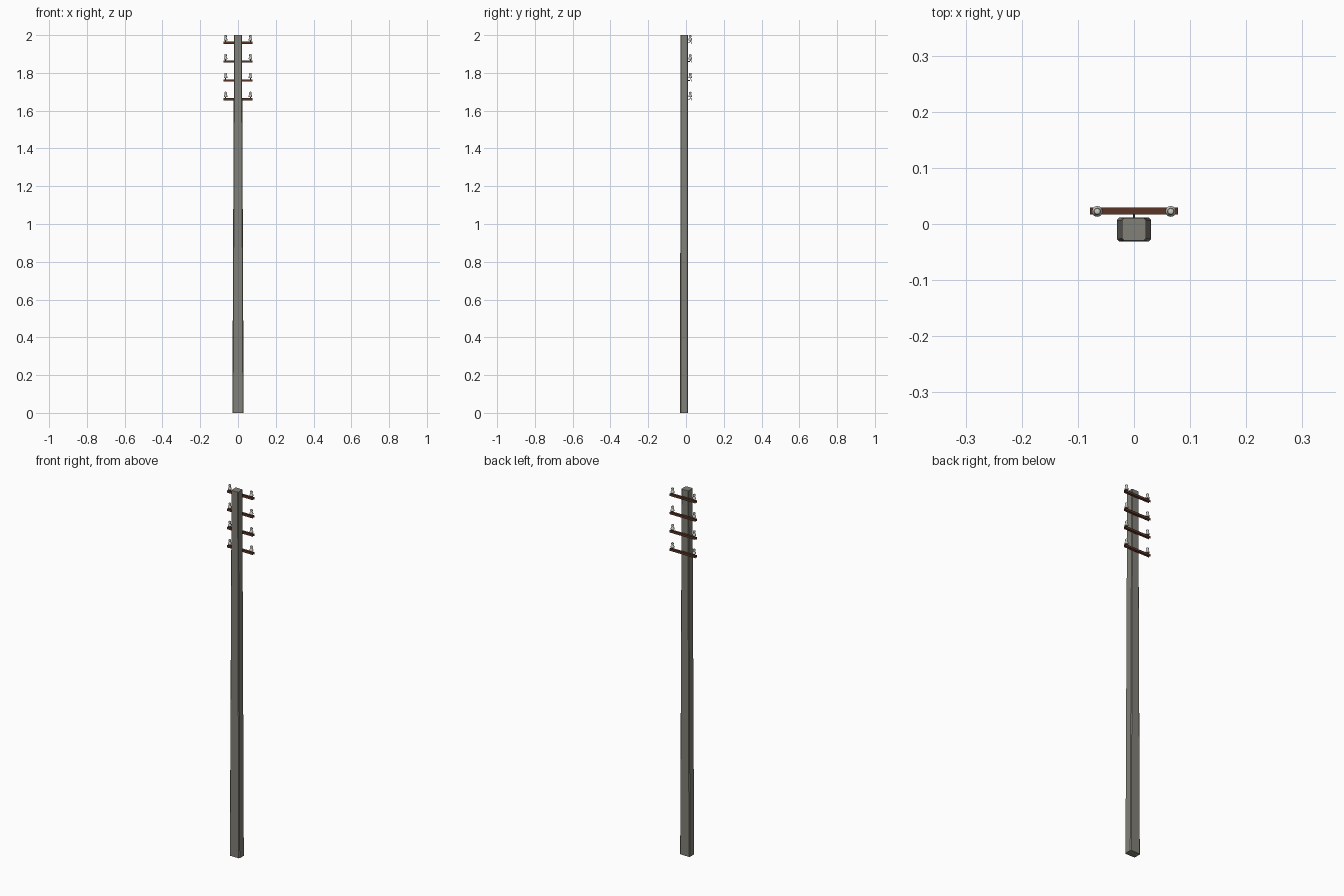
import bpy, bmesh, math
from mathutils import Matrix, Vector

if "Cube" in bpy.data.objects:
    bpy.data.objects.remove(bpy.data.objects["Cube"])


def material(name, rgb):
    m = bpy.data.materials.new(name)
    m.diffuse_color = (*rgb, 1)
    m.use_nodes = True
    m.node_tree.nodes["Principled BSDF"].inputs["Base Color"].default_value = m.diffuse_color
    return m


CONCRETE = material("concrete grey", (0.22, 0.215, 0.185))
BROWN = material("rust brown", (0.105, 0.036, 0.02))
CERAMIC = material("ceramic white", (0.6, 0.6, 0.56))
STEEL = material("dark steel", (0.06, 0.06, 0.06))


def finish(bm, name, mat, smooth=False):
    bmesh.ops.recalc_face_normals(bm, faces=bm.faces)
    me = bpy.data.meshes.new(name)
    bm.to_mesh(me)
    bm.free()
    ob = bpy.data.objects.new(name, me)
    bpy.context.collection.objects.link(ob)
    me.materials.append(mat)
    if smooth:
        bpy.context.view_layer.objects.active = ob
        ob.select_set(True)
        bpy.ops.object.shade_smooth_by_angle(angle=math.radians(40))
        ob.select_set(False)
    return ob


def loft(bm, rings):
    """Skin closed rings of points and cap both ends."""
    rows = [[bm.verts.new(p) for p in r] for r in rings]
    n = len(rows[0])
    for a, b in zip(rows, rows[1:]):
        for i in range(n):
            j = (i + 1) % n
            bm.faces.new((a[i], a[j], b[j], b[i]))
    bm.faces.new(rows[0][::-1])
    bm.faces.new(rows[-1])


def chamfered_rect(x, y0, y1, c, z):
    return [(-x + c, y0, z), (x - c, y0, z), (x, y0 + c, z), (x, y1 - c, z),
            (x - c, y1, z), (-x + c, y1, z), (-x, y1 - c, z), (-x, y0 + c, z)]


def circle(x, y, z, r, n):
    return [(x + r * math.cos(2 * math.pi * i / n),
             y + r * math.sin(2 * math.pi * i / n), z) for i in range(n)]


# Tapered pole with chamfered corners
bm = bmesh.new()
loft(bm, [chamfered_rect(0.030, -0.0315, 0.0115, 0.004, 0),
          chamfered_rect(0.021, -0.0290, 0.0105, 0.003, 2.0)])
finish(bm, "pole", CONCRETE)

ARM_Y, ARM_HALF = 0.0235, 0.078
# Insulator outline: radius, height above the arm
BELL = [(0.0085, 0.008), (0.0098, 0.010), (0.0095, 0.014), (0.0065, 0.019),
        (0.0050, 0.022), (0.0050, 0.025), (0.0066, 0.027), (0.0066, 0.032),
        (0.0050, 0.035), (0.0020, 0.036)]

for k, z in enumerate((1.96, 1.86, 1.76, 1.66), 1):
    # Crossarm: channel section, open underneath
    w, h, t = 0.0062, 0.0062, 0.002
    profile = [(-w, -h), (-w, h), (w, h), (w, -h),
               (w - t, -h), (w - t, h - t), (-w + t, h - t), (-w + t, -h)]
    bm = bmesh.new()
    loft(bm, [[(x, ARM_Y + y, z + dz) for y, dz in profile]
              for x in (-ARM_HALF, ARM_HALF)])
    finish(bm, f"crossarm_{k}", BROWN)

    # Bolt joining the arm to the pole
    bm = bmesh.new()
    bmesh.ops.create_cone(
        bm, cap_ends=True, segments=8, radius1=0.002, radius2=0.002, depth=0.012,
        matrix=Matrix.Translation((0, 0.0145, z)) @ Matrix.Rotation(math.pi / 2, 4, 'X'))
    finish(bm, f"arm_bolt_{k}", STEEL)

    # Insulators on steel pins, one at each end
    for side, sx in (("left", -1), ("right", 1)):
        x, base = sx * 0.0655, z + h - 0.002
        bm = bmesh.new()
        loft(bm, [circle(x, ARM_Y - 0.001, base + dz, r, 12) for r, dz in BELL])
        finish(bm, f"insulator_{k}_{side}", CERAMIC, True)
        bm = bmesh.new()
        loft(bm, [circle(x, ARM_Y - 0.001, base + dz, 0.0025, 8) for dz in (0, 0.010)])
        finish(bm, f"insulator_pin_{k}_{side}", STEEL)
